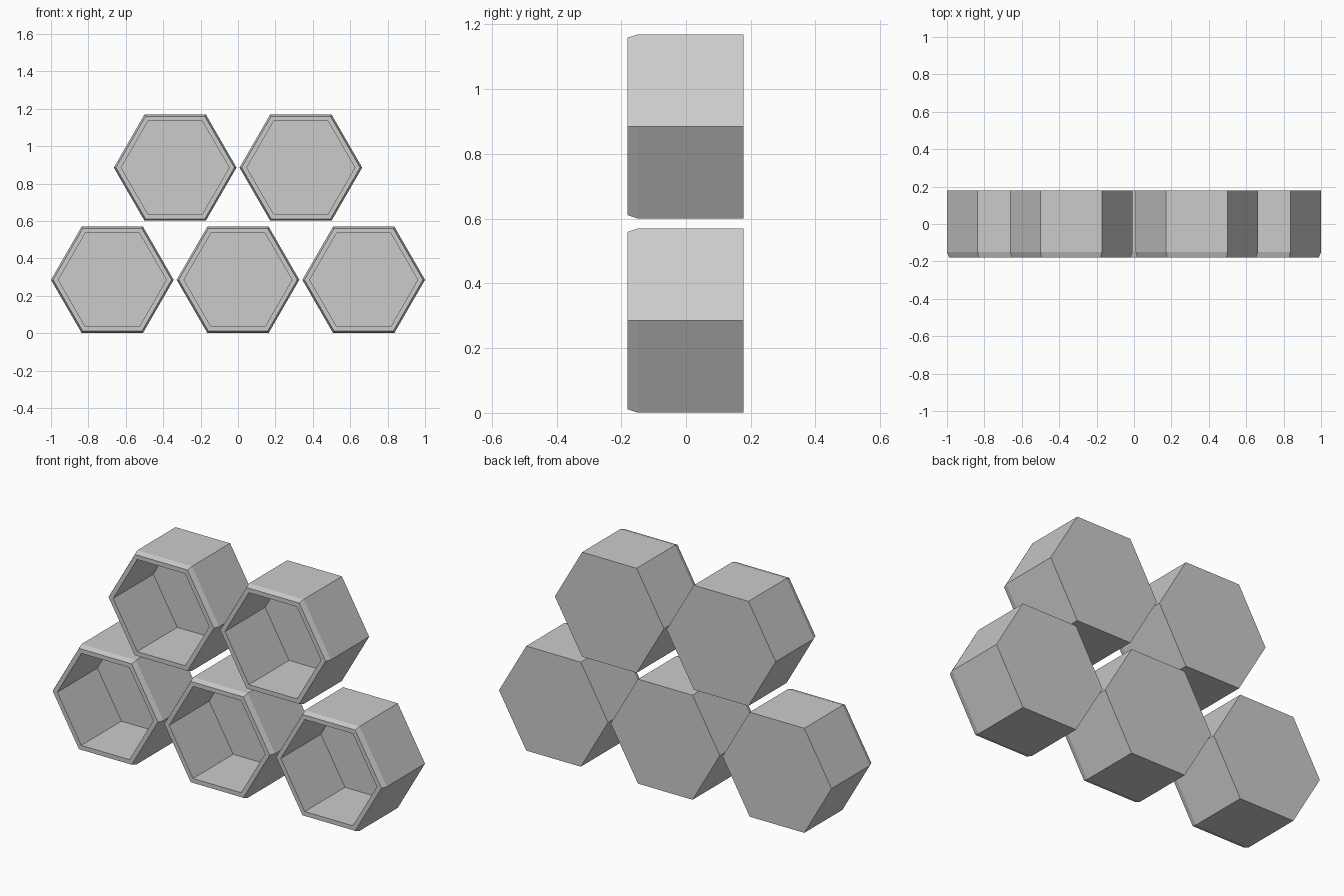
import bpy, bmesh, math

if "Cube" in bpy.data.objects:
    bpy.data.objects.remove(bpy.data.objects["Cube"])

R = 0.328                      # outer corner radius
C30 = math.cos(math.pi / 6)
FRONT, BACK, PANEL = -0.18, 0.178, 0.165

grey = bpy.data.materials.new("light grey")
grey.diffuse_color = (0.6, 0.6, 0.6, 1)
grey.use_nodes = True
grey.node_tree.nodes["Principled BSDF"].inputs["Base Color"].default_value = grey.diffuse_color


def hex_ring(bm, apothem, y):
    r = apothem / C30
    return [bm.verts.new((r * math.cos(i * math.pi / 3), y, r * math.sin(i * math.pi / 3)))
            for i in range(6)]


def hex_cell(name, x, z):
    bm = bmesh.new()
    a = R * C30
    # profile from back panel outside, over the chamfered front rim, into the recess
    profile = [(a, BACK), (a, PANEL), (a, -0.15), (a - 0.01, FRONT),
               (a - 0.034, FRONT), (a - 0.034, PANEL)]
    rings = [hex_ring(bm, ap, y) for ap, y in profile]
    for p, q in zip(rings, rings[1:]):
        for i in range(6):
            j = (i + 1) % 6
            bm.faces.new((p[i], p[j], q[j], q[i]))
    bm.faces.new(rings[0])     # back
    bm.faces.new(rings[-1])    # recess floor
    bmesh.ops.recalc_face_normals(bm, faces=bm.faces)
    me = bpy.data.meshes.new(name)
    bm.to_mesh(me)
    bm.free()
    me.materials.append(grey)
    ob = bpy.data.objects.new(name, me)
    ob.location = (x, 0, z)
    bpy.context.collection.objects.link(ob)


# three cells below, two nested above
for i, x in enumerate((-0.672, 0, 0.672)):
    hex_cell(f"lower_hex_shelf_{i + 1}", x, 0.285)
for i, x in enumerate((-0.336, 0.336)):
    hex_cell(f"upper_hex_shelf_{i + 1}", x, 0.885)
